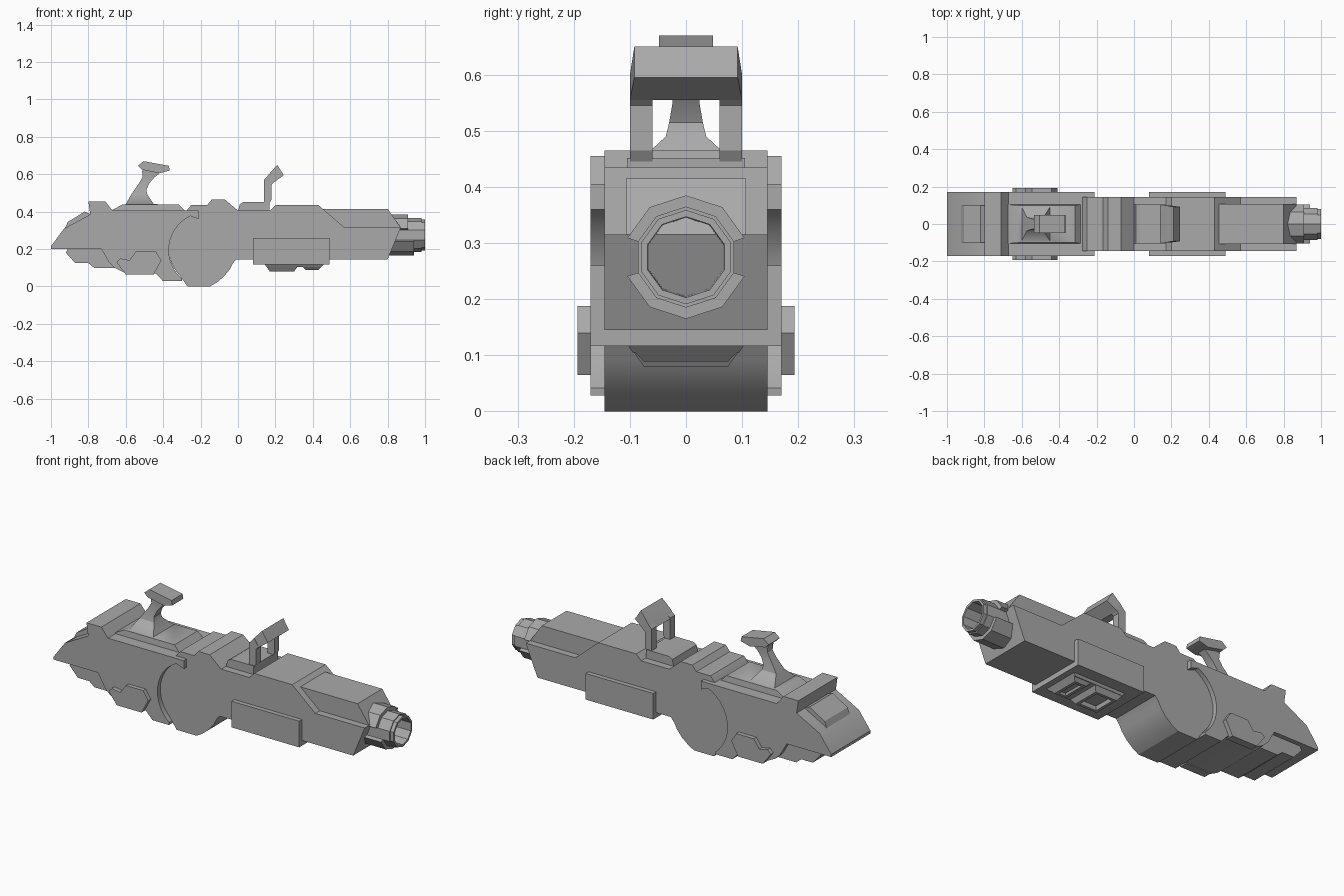
import bpy, bmesh, math

cube = bpy.data.objects.get("Cube")
if cube:
    bpy.data.objects.remove(cube, do_unlink=True)

metal = bpy.data.materials.new("grey_metal")
metal.use_nodes = True
GREY = (0.4, 0.4, 0.4, 1)
metal.diffuse_color = GREY
metal.node_tree.nodes["Principled BSDF"].inputs["Base Color"].default_value = GREY


def finish(name, bm, smooth=True):
    bmesh.ops.recalc_face_normals(bm, faces=bm.faces)
    mesh = bpy.data.meshes.new(name)
    bm.to_mesh(mesh)
    bm.free()
    mesh.materials.append(metal)
    ob = bpy.data.objects.new(name, mesh)
    bpy.context.collection.objects.link(ob)
    if smooth:
        bpy.ops.object.select_all(action='DESELECT')
        ob.select_set(True)
        bpy.context.view_layer.objects.active = ob
        bpy.ops.object.shade_smooth_by_angle(angle=math.radians(28))
    return ob


def skin(name, rings, smooth=True, caps=True):
    """Bridge successive closed rings of equal length."""
    bm = bmesh.new()
    loops = [[bm.verts.new(p) for p in ring] for ring in rings]
    for a, b in zip(loops, loops[1:]):
        n = len(a)
        for i in range(n):
            j = (i + 1) % n
            bm.faces.new((a[i], a[j], b[j], b[i]))
    if caps:
        bm.faces.new(loops[0])
        bm.faces.new(loops[-1])
    return finish(name, bm, smooth)


def prism(name, profile, y0, y1):
    """Side profile in x and z, extruded across y."""
    return skin(name, [[(x, y, z) for x, z in profile] for y in (y0, y1)])


def slab(name, profile, half):
    return prism(name, profile, -half, half)


def stack(name, levels):
    """Rectangular sections: x0, x1, z, half width."""
    return skin(name, [[(a, -h, z), (b, -h, z), (b, h, z), (a, h, z)]
                       for a, b, z, h in levels])


def arc(cx, cz, r, a0, a1, n):
    out = []
    for i in range(n + 1):
        t = math.radians(a0 + (a1 - a0) * i / n)
        out.append((cx + r * math.cos(t), cz + r * math.sin(t)))
    return out


# Rear housing, cut away in an arc around the round hub
hub_arc = arc(-.17, .195, .2, 115, 230, 14)
slab("rear_housing",
     [(-1, .2), (-1, .215), (-.93, .31), (-.79, .385), (-.80, .455),
      (-.71, .455), (-.67, .405), (-.21, .405), (-.21, .36)] + hub_arc +
     [(-.30, .028), (-.40, .028), (-.44, .07), (-.60, .07),
      (-.66, .10), (-.69, .13), (-.73, .2)], .17)
slab("rear_underside",
     [(-.90, .22), (-.92, .18), (-.87, .125), (-.80, .125), (-.77, .10),
      (-.60, .10), (-.60, .22)], .145)
slab("rear_slope_panel",
     [(-.93, .30), (-.91, .345), (-.82, .40), (-.785, .385), (-.80, .34)], .1)

# Main body with round hub, top ridge and lowered front ledges
slab("main_body",
     arc(-.17, .2, .2, 130, 225, 12) +
     [(-.27, 0), (-.15, 0), (-.115, .02), (-.075, .053), (-.045, .09),
      (-.03, .12), (-.01, .145), (.80, .145), (.87, .315), (.57, .315),
      (.43, .435), (.20, .435), (.17, .405), (0, .405), (-.07, .465),
      (-.14, .465), (-.165, .435), (-.25, .435), (-.28, .40)], .145)
slab("front_top_block",
     [(.40, .30), (.40, .415), (.80, .415), (.87, .315), (.86, .29)], .107)
slab("lower_side_plate", [(.08, .117), (.49, .117), (.49, .26), (.08, .26)], .17)

# Side armour pads
pad = [(-.65, .13), (-.63, .15), (-.58, .14), (-.545, .188), (-.44, .188),
       (-.41, .14), (-.45, .065), (-.60, .065)]
for side, s in (("left", 1), ("right", -1)):
    prism(side + "_armour_pad", pad, s * .15, s * .193)

# Underside vents: tapered frames with sunken centres
stack("vent_base", [(.14, .46, .12, .105), (.155, .445, .105, .095)])


def vent(name, a, b, z):
    stack(name, [(a, b, .115, .1), (a + .025, b - .025, z, .075),
                 (a + .04, b - .04, z, .06), (a + .045, b - .045, .1, .055)])


vent("rear_vent", .145, .325, .08)
vent("front_vent", .335, .455, .089)

# Front sight: base, two posts and a leaning top bar
slab("sight_base", [(0, .40), (.01, .44), (.03, .452), (.168, .452), (.168, .40)], .105)
for side, s in (("left", 1), ("right", -1)):
    prism(side + "_sight_post",
          [(.138, .44), (.138, .57), (.17, .60), (.195, .56), (.18, .545),
           (.18, .465), (.165, .44)], s * .06, s * .1)
skin("sight_top_bar",
     [[(x, y * k, z) for x, z, k in
       ((.138, .565, .1), (.165, .60, .1), (.21, .65, .092),
        (.245, .595, .092), (.19, .555, .1))] for y in (-1, 1)])

# Rear hook: flared base, curved neck and flat head
stack("hook_base_and_neck",
      [(-.69, -.28, .40, .105), (-.62, -.315, .437, .1), (-.60, -.45, .44, .09),
       (-.572, -.484, .49, .036), (-.555, -.49, .515, .03),
       (-.53, -.475, .55, .024), (-.51, -.445, .585, .022),
       (-.513, -.40, .62, .024)])
slab("hook_head",
     [(-.535, .645), (-.505, .67), (-.37, .645), (-.365, .62), (-.42, .605),
      (-.515, .625)], .048)

# Muzzle: ten sided hollow tube in two outer half shells
AXIS = .275


def decagon(x, r):
    return [(x, y, z) for y, z in arc(0, AXIS, r, 90, 414, 9)]


skin("muzzle_tube", [decagon(x, r) for x, r in
                     ((.78, .09), (.98, .09), (.98, .084), (1, .084),
                      (1, .072), (.82, .07))], False)
for name, start, end in (("upper_muzzle_shell", 18, .908),
                         ("lower_muzzle_shell", 198, .94)):
    section = (arc(0, AXIS, .11, start, start + 144, 4) +
               arc(0, AXIS, .08, start + 144, start, 4))
    skin(name, [[(x, y, z) for y, z in section] for x in (.78, end)], False)
